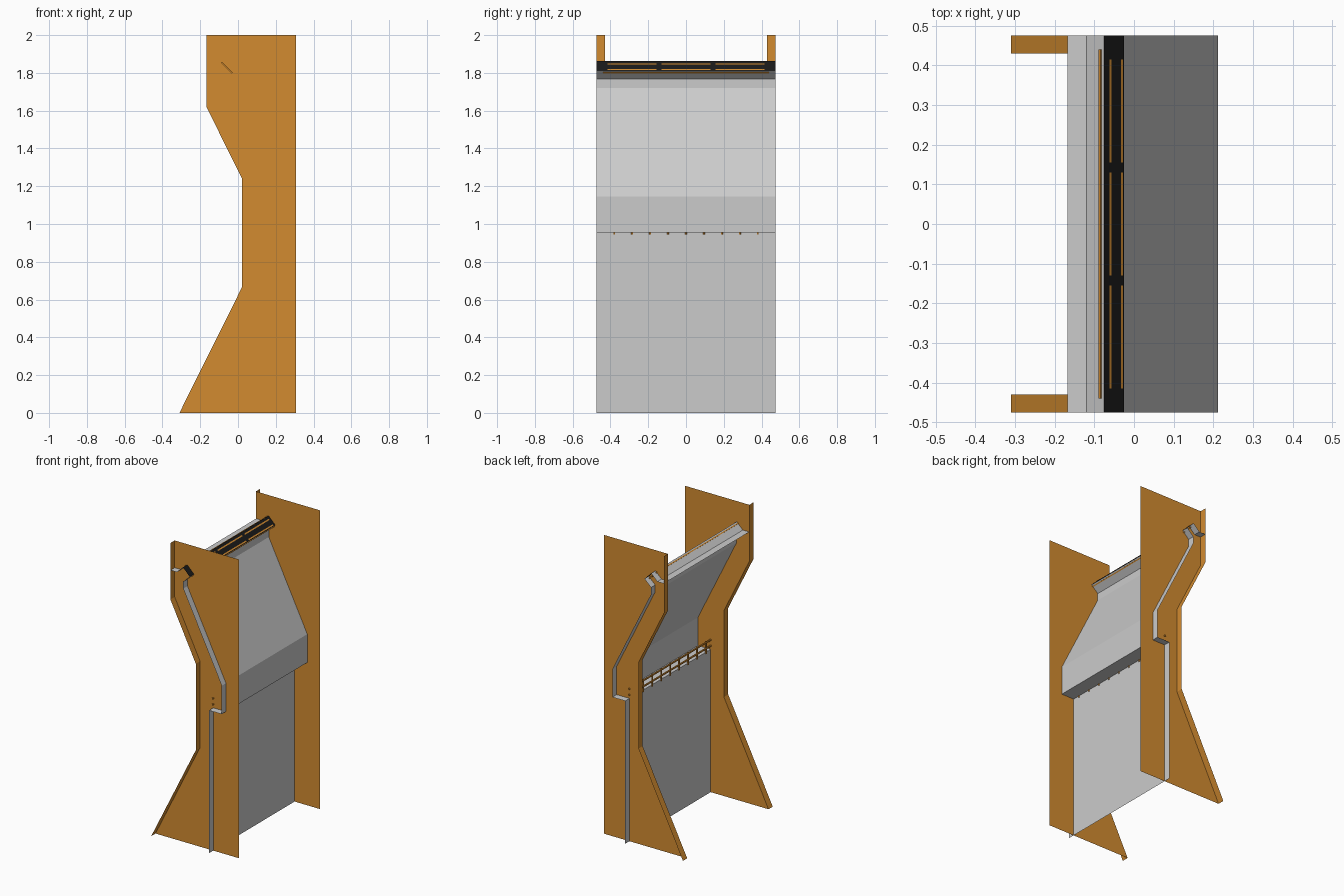
import bpy, bmesh
from mathutils import Vector

if "Cube" in bpy.data.objects:
    bpy.data.objects.remove(bpy.data.objects["Cube"])


def material(name, rgb):
    m = bpy.data.materials.new(name)
    m.diffuse_color = (*rgb, 1)
    m.use_nodes = True
    m.node_tree.nodes["Principled BSDF"].inputs["Base Color"].default_value = m.diffuse_color
    return m


WOOD = material("wood", (0.65, 0.26, 0.03))
BLACK = material("black", (0.01, 0.01, 0.01))


def finish(bm, name, mat):
    me = bpy.data.meshes.new(name)
    bm.to_mesh(me)
    bm.free()
    ob = bpy.data.objects.new(name, me)
    bpy.context.collection.objects.link(ob)
    if mat:
        me.materials.append(mat)
    return ob


def sweep(bm, pts, y0, y1, closed=False):
    """Sweep an x-z profile along y; closed profiles get end caps."""
    a = [bm.verts.new((x, y0, z)) for x, z in pts]
    b = [bm.verts.new((x, y1, z)) for x, z in pts]
    n = len(pts)
    for i in range(n if closed else n - 1):
        j = (i + 1) % n
        bm.faces.new((a[i], a[j], b[j], b[i]))
    if closed:
        bm.faces.new(a[::-1])
        bm.faces.new(b)
    return a


def ribbon(name, pts, y0, y1, mat=None, closed=False):
    bm = bmesh.new()
    sweep(bm, pts, y0, y1, closed)
    return finish(bm, name, mat)


def rod(name, a, b, r):
    bpy.ops.mesh.primitive_cylinder_add(vertices=8, radius=r, depth=(Vector(b) - Vector(a)).length,
                                        location=(Vector(a) + Vector(b)) / 2)
    ob = bpy.context.object
    ob.name = name
    ob.rotation_euler = (Vector(b) - Vector(a)).to_track_quat('Z', 'Y').to_euler()
    ob.data.materials.append(WOOD)


INNER, OUTER = 0.43, 0.475

# Side panels: a flat sheet with an outward lip along the shaped edge
edge = [(-0.31, 0), (0.02, 0.663), (0.02, 1.242), (-0.168, 1.622), (-0.168, 2)]
for s, side in ((-1, "front"), (1, "back")):
    bm = bmesh.new()
    inner = sweep(bm, edge, s * INNER, s * OUTER)
    rear = [bm.verts.new((0.308, s * INNER, z)) for z in (2, 0)]
    bm.faces.new(inner + rear)
    bmesh.ops.recalc_face_normals(bm, faces=bm.faces)
    finish(bm, side + "_side_panel", WOOD)

# Folded grey sheet: lower wall, shelf, upper wall, slope and overhang
low, high = (-0.025, 1.812), (-0.075, 1.862)
ribbon("folded_sheet", [(0.118, 0), (0.118, 0.956), (0.212, 0.956), (0.212, 1.146),
                        (-0.073, 1.72), (-0.073, 1.767), low], -OUTER, OUTER)
# Top ledge behind the black strip
ribbon("top_ledge", [high, (-0.12, 1.818), (-0.167, 1.818)], -OUTER, OUTER)
# Black strip
ribbon("black_strip", [low, high], -OUTER, OUTER, BLACK)


def on_strip(t, lift):
    """Point a fraction t up the black strip, lifted off its surface."""
    return (low[0] - 0.05 * t + lift * 0.707, low[1] + 0.05 * t + lift * 0.707)


# Wooden backing plate just under the strip, poking out at both edges
ribbon("backing_plate", [on_strip(-0.06, -0.009), on_strip(1.06, -0.009),
                         on_strip(1.06, -0.016), on_strip(-0.06, -0.016)], -0.44, 0.44, WOOD, True)

# Thin wooden lines on the strip, in three bays
for i, (y0, y1) in enumerate(((-0.415, -0.155), (-0.13, 0.13), (0.155, 0.415))):
    for t in (0.06, 0.64):
        ribbon(f"strip_line_{i}", [on_strip(t, 0.001), on_strip(t + 0.12, 0.001)], y0, y1, WOOD)

# Little railing on the shelf
for z in (0.98, 1.02):
    rod("rail", (0.118, -0.437, z), (0.118, 0.437, z), 0.006)
for i in range(-4, 5):
    rod("rail_post", (0.118, i * 0.095, 0.945), (0.118, i * 0.095, 1.03), 0.005)
